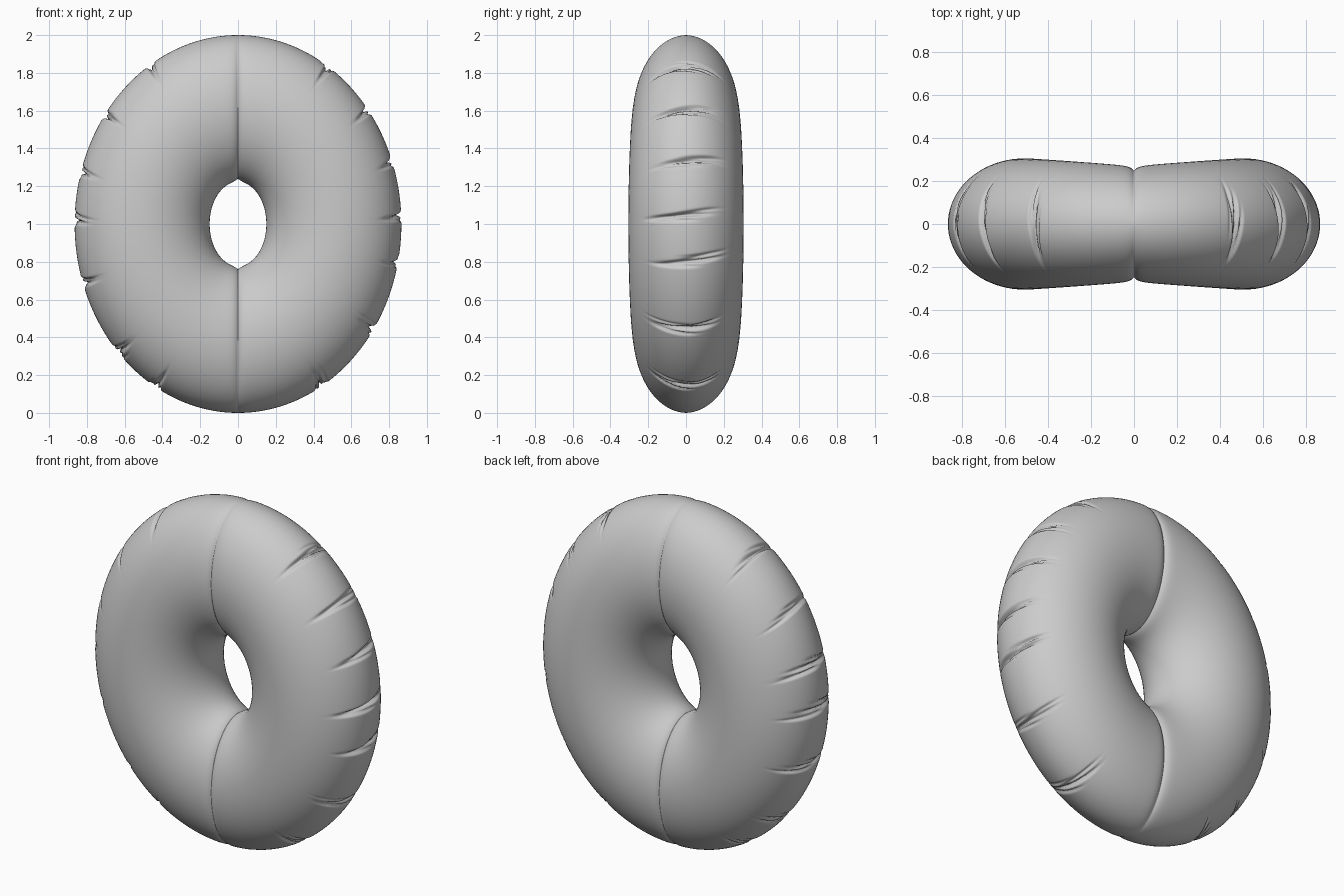
import bpy, math, random

if "Cube" in bpy.data.objects:
    bpy.data.objects.remove(bpy.data.objects["Cube"])

random.seed(4)
NT, NP = 960, 80          # segments around the ring / around the tube

# Wrinkle positions on the outer rim (x, z)
spots = [(.47, 1.82), (.68, 1.605), (.81, 1.335), (.86, 1.045), (.84, .80),
         (.70, .455), (.43, .16), (-.46, 1.82), (-.69, 1.56), (-.82, 1.27),
         (-.86, 1.02), (-.80, .69), (-.62, .34), (-.42, .16)]

# Each wrinkle is a main fold flanked by finer, shorter ones
folds = []
for x, z in spots:
    t = math.atan2(z - 1, x / .865)
    tilt = random.uniform(-.1, .1)
    folds.append((t, random.uniform(-.03, .03), .14, .009, .030, tilt))
    for side in (-1, 1):
        folds.append((t + side * random.uniform(.018, .026), side * random.uniform(.04, .09),
                      .11, .007, .016, tilt + side * .08))
    folds.append((t + random.uniform(-.045, .045), random.uniform(-.1, .1), .1, .007, .008, tilt))


def fold_depth(t, y, near):
    d = 0
    for t0, y0, length, width, depth, tilt in near:
        dt = (t - t0 + math.pi) % (2 * math.pi) - math.pi
        s = dt * .93 - tilt * (y - y0)
        d += depth * math.exp(-(s / width) ** 2 - ((y - y0) / length) ** 4)
    return d


verts = []
for i in range(NT):
    t = 2 * math.pi * i / NT
    c, s = math.cos(t), math.sin(t)
    near = [f for f in folds if abs((t - f[0] + math.pi) % (2 * math.pi) - math.pi) < .12]
    half_depth = .266 + .039 * abs(c) ** .8
    for j in range(NP):
        p = 2 * math.pi * j / NP
        cp, sp = math.cos(p), math.sin(p)
        y = half_depth * sp
        x = c * (.5075 + .3575 * cp)
        z = 1 + s * (.611 + .389 * cp)
        # Pinched seam at the top and bottom of the ring
        pinch = .018 * math.exp(-abs(x) / .018) * (abs(sp) if cp > 0 else 1)
        # Folds press in toward the tube centre on the outer rim
        press = fold_depth(t, y, near) if cp > 0 else 0
        d = pinch + press
        verts.append((x - c * cp * d, y - sp * d, z - s * cp * d))

faces = []
for i in range(NT):
    a, b = i * NP, (i + 1) % NT * NP
    for j in range(NP):
        k = (j + 1) % NP
        faces.append((a + j, b + j, b + k, a + k))

# Inflated ring
mesh = bpy.data.meshes.new("inflated_ring")
mesh.from_pydata(verts, [], faces)
mesh.polygons.foreach_set("use_smooth", [True] * len(mesh.polygons))
mesh.update()
ring = bpy.data.objects.new("inflated_ring", mesh)
bpy.context.collection.objects.link(ring)
# Stand the ring exactly on the floor
ring.location.z = -min(v[2] for v in verts)
